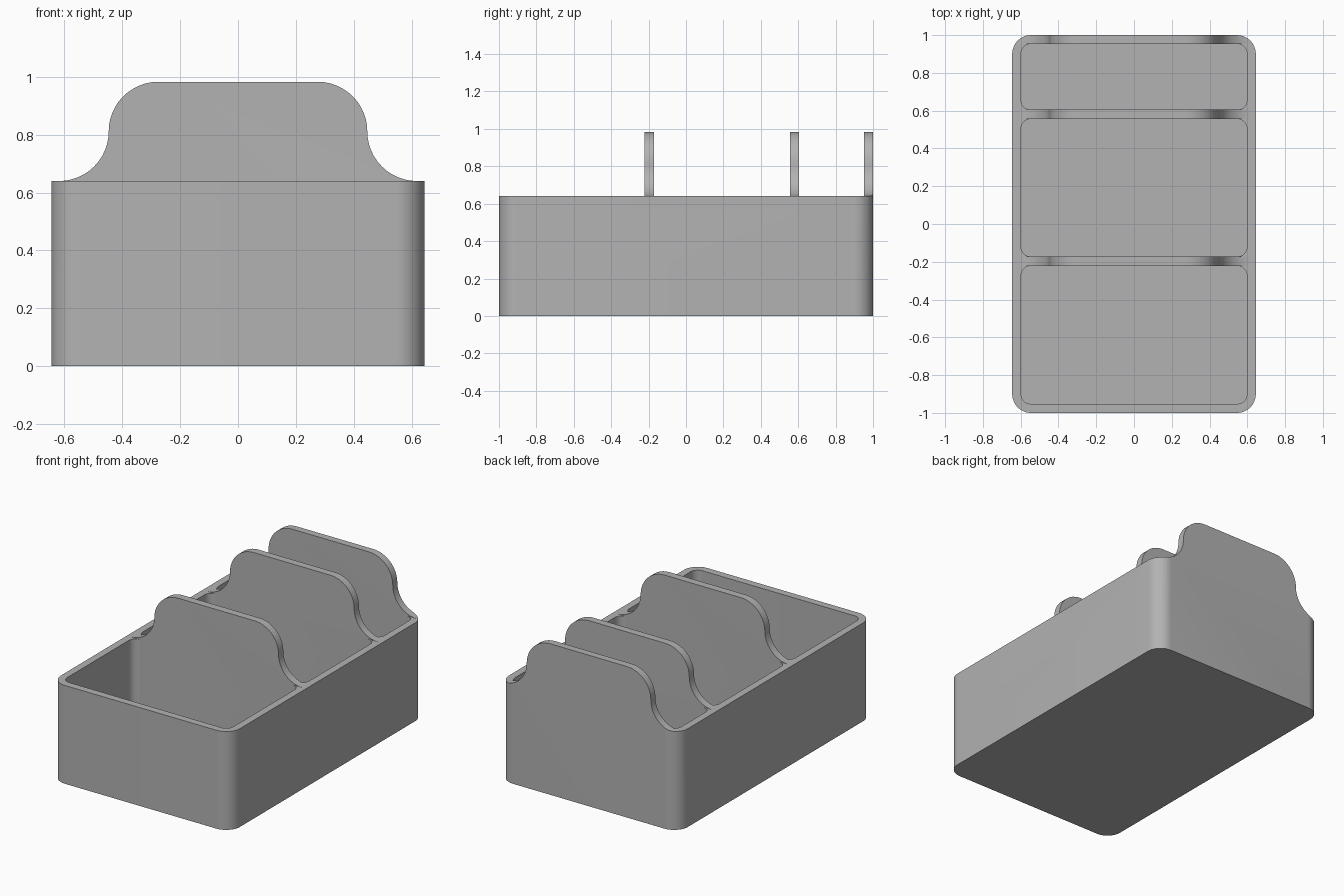
import bpy, bmesh
from math import sin, cos, pi
from mathutils import Vector

if "Cube" in bpy.data.objects:
    bpy.data.objects.remove(bpy.data.objects["Cube"], do_unlink=True)

HALF_W, HALF_L = 0.645, 1.0
RIM, TOP, FLOOR = 0.64, 0.983, 0.05
ABOVE = 1.3
POCKET_X = 0.598
POCKETS = [(-0.952, -0.222), (-0.172, 0.556), (0.605, 0.953)]

gray = bpy.data.materials.new("plain gray")
gray.use_nodes = True
gray.diffuse_color = (0.45, 0.45, 0.45, 1)
gray.node_tree.nodes["Principled BSDF"].inputs["Base Color"].default_value = (0.45, 0.45, 0.45, 1)


def arc(cx, cy, r, start, end, steps=12):
    return [(cx + r * cos(start + (end - start) * i / steps),
             cy + r * sin(start + (end - start) * i / steps)) for i in range(steps + 1)]


def rounded_rect(x0, x1, y0, y1, r):
    corners = [(x1 - r, y1 - r), (x0 + r, y1 - r), (x0 + r, y0 + r), (x1 - r, y0 + r)]
    return [p for i, (x, y) in enumerate(corners)
            for p in arc(x, y, r, i * pi / 2, (i + 1) * pi / 2)]


def extrude(name, points, direction):
    bm = bmesh.new()
    face = bm.faces.new([bm.verts.new(p) for p in points])
    new = bmesh.ops.extrude_face_region(bm, geom=[face])["geom"]
    bmesh.ops.translate(bm, vec=Vector(direction),
                        verts=[v for v in new if isinstance(v, bmesh.types.BMVert)])
    bmesh.ops.recalc_face_normals(bm, faces=bm.faces)
    mesh = bpy.data.meshes.new(name)
    bm.to_mesh(mesh)
    bm.free()
    mesh.materials.append(gray)
    obj = bpy.data.objects.new(name, mesh)
    bpy.context.collection.objects.link(obj)
    return obj


def upright(name, outline, z0, z1):
    return extrude(name, [(x, y, z0) for x, y in outline], (0, 0, z1 - z0))


def cut(target, cutter):
    cutter.hide_render = True
    mod = target.modifiers.new("cut", "BOOLEAN")
    mod.operation, mod.solver, mod.object = "DIFFERENCE", "EXACT", cutter
    bpy.context.view_layer.objects.active = target
    bpy.ops.object.modifier_apply(modifier=mod.name)
    bpy.data.objects.remove(cutter, do_unlink=True)


# Tall block with rounded upright corners
tray = upright("divided_tray", rounded_rect(-HALF_W, HALF_W, -HALF_L, HALF_L, 0.1), 0, TOP)

# Open space above the rim, leaving the dividers and back wall standing
for y0, y1 in [(-1.1, POCKETS[0][1])] + POCKETS[1:]:
    cut(tray, upright("gap_cutter", [(-0.8, y0), (0.8, y0), (0.8, y1), (-0.8, y1)], RIM, ABOVE))

# S-curved shoulders on both ends of every divider
r = (TOP - RIM) / 2
side = 0.447
shoulder = [(0.8, ABOVE), (0.8, RIM)]
shoulder += arc(side + r, RIM + r, r, 1.5 * pi, pi)
shoulder += arc(side - r, TOP - r, r, 0, pi / 2)[1:]
shoulder += [(side - r, ABOVE)]
for s in (1, -1):
    cut(tray, extrude("shoulder_cutter", [(s * x, -1.2, z) for x, z in shoulder], (0, 2.4, 0)))

# Rounded pockets
for y0, y1 in POCKETS:
    cut(tray, upright("pocket_cutter", rounded_rect(-POCKET_X, POCKET_X, y0, y1, 0.05), FLOOR, ABOVE))

bpy.ops.object.select_all(action="DESELECT")
tray.select_set(True)
bpy.context.view_layer.objects.active = tray
bpy.ops.object.shade_smooth_by_angle(angle=pi / 6)
